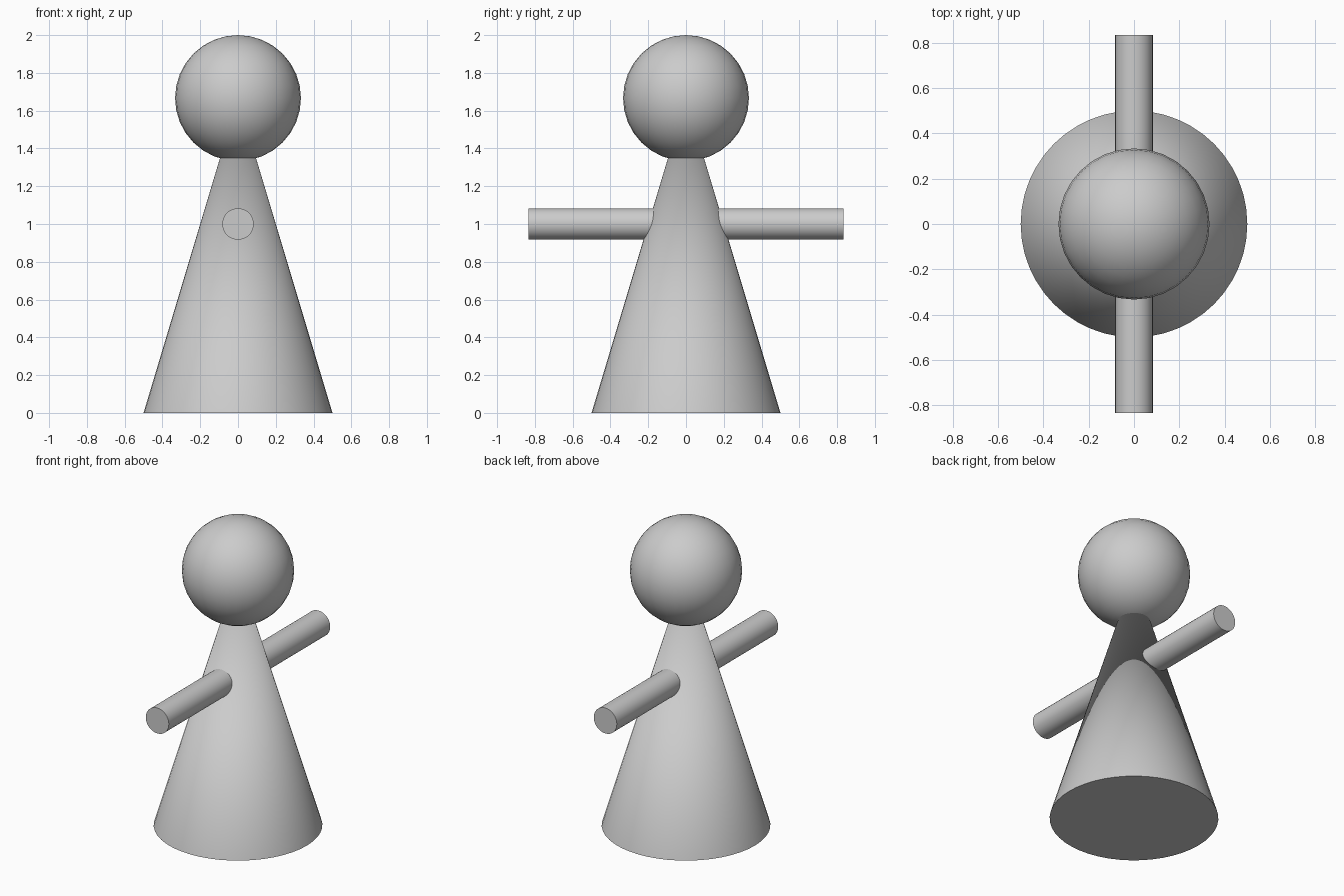
import bpy
import math

cube = bpy.data.objects.get("Cube")
if cube:
    bpy.data.objects.remove(cube, do_unlink=True)

# One plain grey for the whole figure
grey = bpy.data.materials.new("plain grey")
grey.use_nodes = True
colour = (0.6, 0.6, 0.6, 1)
grey.diffuse_color = colour
grey.node_tree.nodes["Principled BSDF"].inputs["Base Color"].default_value = colour

UNIT = 1 / 3


def finish(name):
    obj = bpy.context.object
    obj.name = name
    obj.data.name = name
    obj.data.materials.append(grey)
    bpy.ops.object.shade_smooth_by_angle(angle=math.radians(35))
    return obj


# Body: a full cone whose tip sits at the centre of the head
bpy.ops.mesh.primitive_cone_add(vertices=48, radius1=1.5 * UNIT, radius2=0,
                                depth=5 * UNIT, location=(0, 0, 2.5 * UNIT))
finish("body")

# Head
bpy.ops.mesh.primitive_uv_sphere_add(segments=32, ring_count=16, radius=UNIT,
                                     location=(0, 0, 5 * UNIT))
finish("head")

# Arms: one straight rod passing through the body, front to back
bpy.ops.mesh.primitive_cylinder_add(vertices=32, radius=0.25 * UNIT, depth=5 * UNIT,
                                    location=(0, 0, 3 * UNIT),
                                    rotation=(math.pi / 2, 0, 0))
finish("arms")
